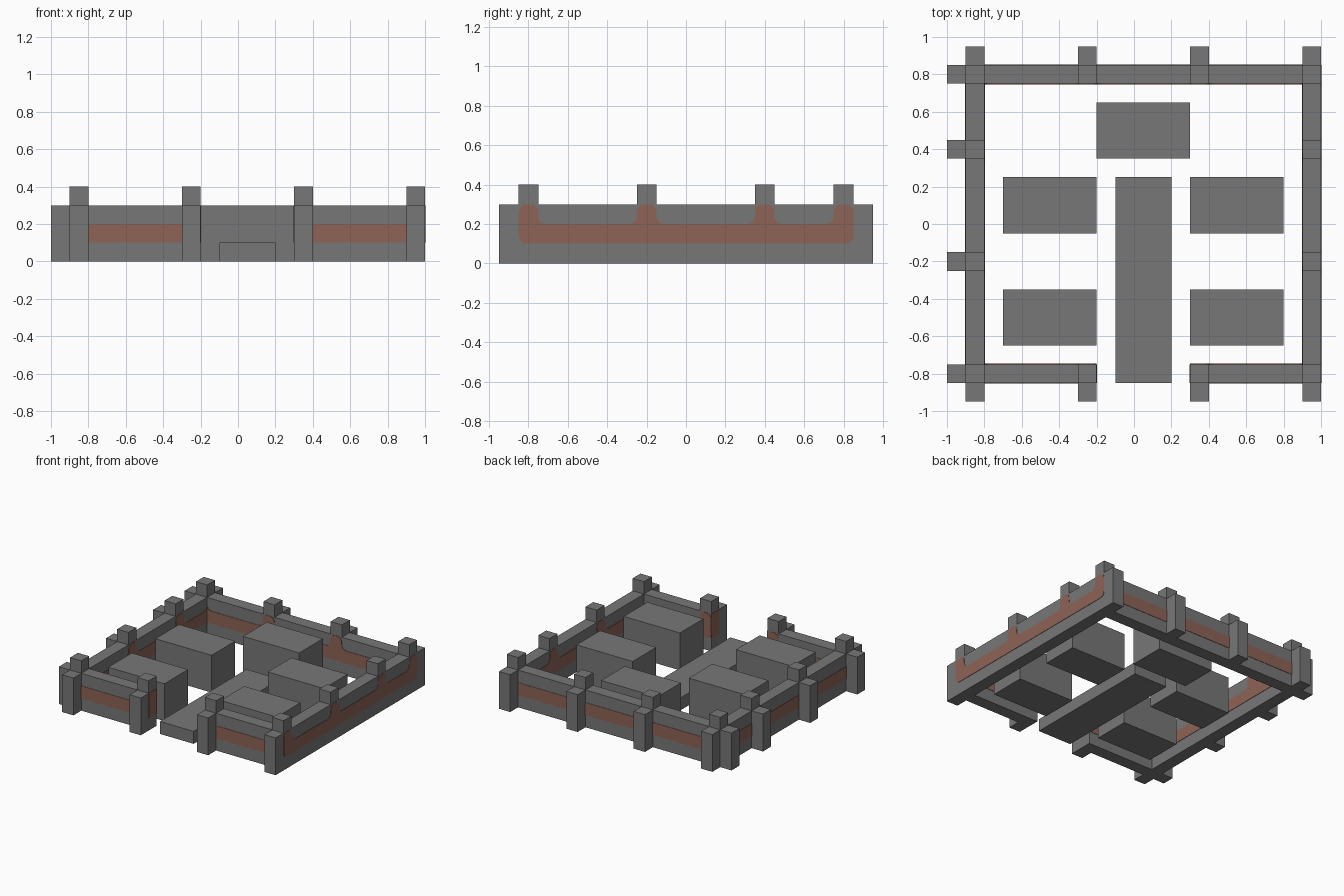
import bpy
import bmesh
from mathutils import Vector

cube = bpy.data.objects.get("Cube")
if cube:
    bpy.data.objects.remove(cube, do_unlink=True)


def material(name, color):
    mat = bpy.data.materials.new(name)
    mat.use_nodes = True
    mat.diffuse_color = (*color, 1)
    mat.node_tree.nodes["Principled BSDF"].inputs["Base Color"].default_value = (*color, 1)
    return mat


STONE = material("grey stone", (0.185, 0.185, 0.185))
CLAY = material("red clay", (0.27, 0.125, 0.093))


def add_object(name, bm, mat):
    bmesh.ops.recalc_face_normals(bm, faces=bm.faces[:])
    mesh = bpy.data.meshes.new(name)
    bm.to_mesh(mesh)
    bm.free()
    mesh.materials.append(mat)
    obj = bpy.data.objects.new(name, mesh)
    bpy.context.collection.objects.link(obj)
    return obj


def box(name, x0, x1, y0, y1, z0, z1):
    bm = bmesh.new()
    bmesh.ops.create_cube(bm, size=1)
    for v in bm.verts:
        v.co = (x1 if v.co.x > 0 else x0, y1 if v.co.y > 0 else y0, z1 if v.co.z > 0 else z0)
    return add_object(name, bm, STONE)


def rounded(points, radius, square):
    """Round the corners of an outline, except those at the square end."""
    result = []
    for i, corner in enumerate(points):
        if radius == 0 or corner.x == square:
            result.append(corner)
            continue
        a = corner + (points[i - 1] - corner).normalized() * radius
        b = corner + (points[(i + 1) % len(points)] - corner).normalized() * radius
        for k in range(6):
            t = k / 5
            result.append(a * (1 - t) ** 2 + corner * 2 * t * (1 - t) + b * t ** 2)
    return result


def band(name, along, face, out, start, end, posts=(), radius=0.045, square=None):
    """Thin painted band on a wall face, rising below each post."""
    low, mid, high = T, 2 * T, 3 * T
    pts = [(end, low), (start, low)]
    if not posts:
        pts += [(start, mid), (end, mid)]
    for p in posts:
        q = round(p + T, 3)
        if p != start:
            pts.append((p, mid))
        pts += [(p, high), (q, high)]
        if q != end:
            pts.append((q, mid))
    outline = rounded([Vector(p) for p in pts], radius, square)
    bm = bmesh.new()
    base = face - out * 0.001
    verts = [bm.verts.new((u, base, z) if along == "x" else (base, u, z)) for u, z in outline]
    sheet = bm.faces.new(verts)
    moved = bmesh.ops.extrude_face_region(bm, geom=[sheet])["geom"]
    shift = Vector((0, out, 0) if along == "x" else (out, 0, 0)) * 0.004
    bmesh.ops.translate(bm, verts=[g for g in moved if isinstance(g, bmesh.types.BMVert)], vec=shift)
    add_object(name, bm, CLAY)


T = 0.1            # wall thickness and block unit
H = 3 * T          # wall height
X_POSTS = (-0.9, -0.3, 0.3, 0.9)
Y_POSTS = (-0.85, -0.25, 0.35, 0.75)
FRONT, BACK, LEFT, RIGHT = -0.85, 0.75, 0.9, -0.9

# Perimeter walls with a gate opening in the front
box("left_wall", LEFT, LEFT + T, -0.95, 0.95, 0, H)
box("right_wall", RIGHT, RIGHT + T, -0.95, 0.95, 0, H)
box("back_wall", RIGHT + T, LEFT, BACK, BACK + T, 0, H)
box("front_wall_right", RIGHT + T, -0.2, FRONT, FRONT + T, 0, H)
box("front_wall_left", 0.3, LEFT, FRONT, FRONT + T, 0, H)

# Posts on top of the walls
for x in X_POSTS:
    for y in (FRONT, BACK):
        box("wall_post", x, x + T, y, y + T, H, H + T)
for y in Y_POSTS[1:3]:
    for x in (LEFT, RIGHT):
        box("wall_post", x, x + T, y, y + T, H, H + T)

# Outer buttresses
for x in X_POSTS[1:3]:
    box("front_buttress", x, x + T, FRONT - T, FRONT, 0, H)
    box("back_buttress", x, x + T, BACK + T, BACK + 2 * T, 0, H)
for y in Y_POSTS:
    box("right_buttress", RIGHT - T, RIGHT, y, y + T, 0, H)

# Bands outside the walls
band("left_outer_band", "y", LEFT + T, 1, -0.85, 0.85, Y_POSTS)
band("right_outer_band", "y", RIGHT, -1, -0.8, 0.8, radius=0)
band("back_outer_band", "x", BACK + T, 1, -0.85, 0.95, radius=0)
band("front_outer_band_right", "x", FRONT, -1, -0.85, -0.25, radius=0)
band("front_outer_band_left", "x", FRONT, -1, 0.35, 0.95, radius=0)

# Bands inside the walls, their ends tucked into the corners
band("left_inner_band", "y", LEFT, -1, -0.85, 0.85, Y_POSTS)
band("right_inner_band", "y", RIGHT + T, 1, -0.85, 0.85, Y_POSTS)
band("back_inner_band", "x", BACK, -1, -0.9, 1.0, X_POSTS)
band("front_inner_band_right", "x", FRONT + T, 1, -0.9, -0.2, X_POSTS[:2], square=-0.2)
band("front_inner_band_left", "x", FRONT + T, 1, 0.3, 1.0, X_POSTS[2:], square=0.3)

# Bands on the gate jambs
band("gate_band_right", "y", -0.2, 1, FRONT, -0.75, (FRONT,), radius=0)
band("gate_band_left", "y", 0.3, -1, FRONT, -0.75, (FRONT,), radius=0)

# Central path and the blocks around it
box("path", -0.1, 0.2, -0.85, 0.25, 0, T)
for x in (-0.7, 0.3):
    box("front_block", x, x + 0.5, -0.65, -0.35, 0, H)
    box("middle_block", x, x + 0.5, -0.05, 0.25, 0, H)
box("rear_block", -0.2, 0.3, 0.35, 0.65, 0, H)
